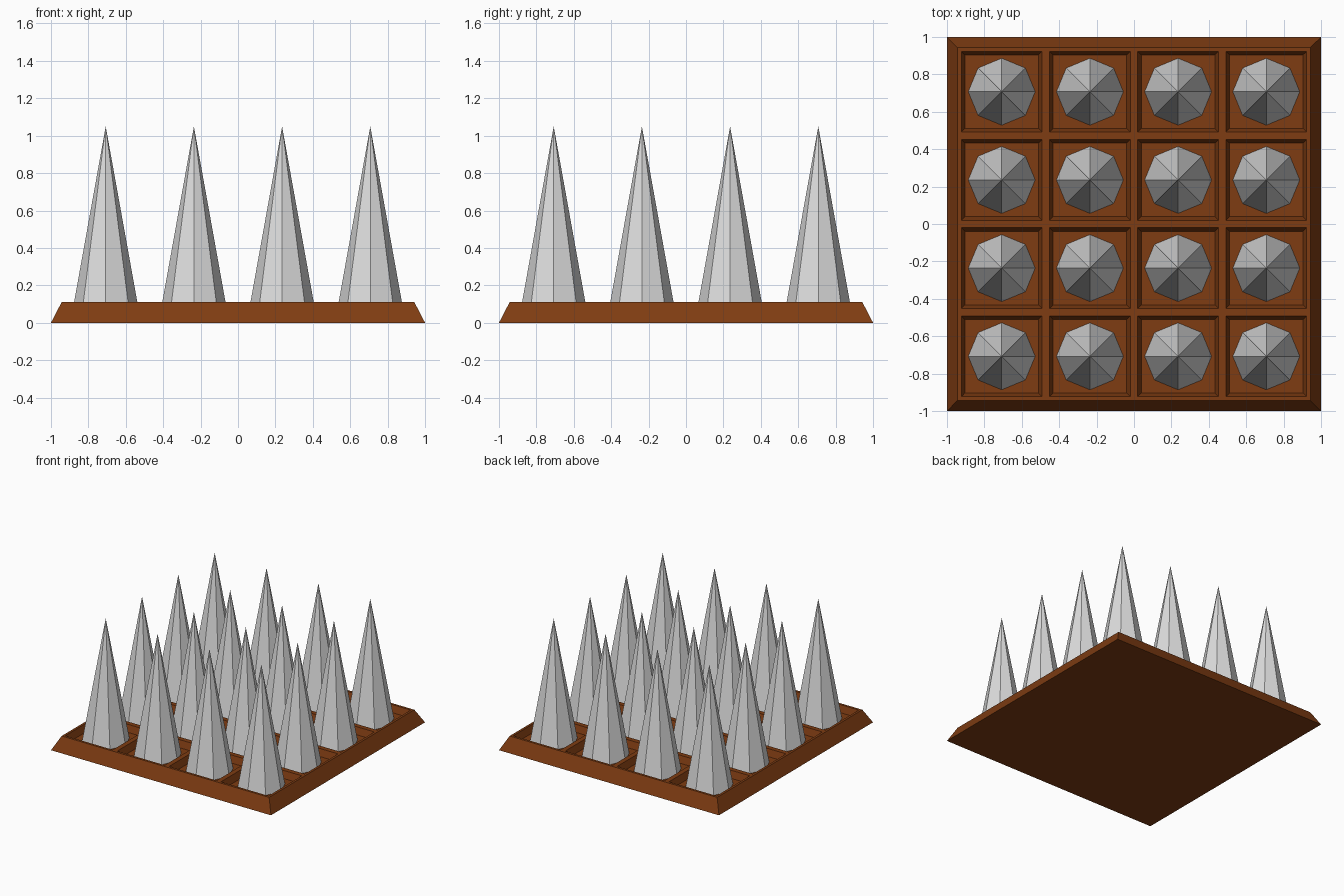
import bpy
import bmesh

if "Cube" in bpy.data.objects:
    bpy.data.objects.remove(bpy.data.objects["Cube"], do_unlink=True)

CELLS = 4
TOP_HALF = 0.943           # half width of the top of the base
TOP_Z = 0.11
FLOOR_Z = 0.055
TIP_Z = 1.05
CELL = 2 * TOP_HALF / CELLS


def material(name, color):
    mat = bpy.data.materials.new(name)
    mat.use_nodes = True
    mat.diffuse_color = color
    mat.node_tree.nodes["Principled BSDF"].inputs["Base Color"].default_value = color
    return mat


def make_object(name, bm, mat):
    mesh = bpy.data.meshes.new(name)
    bm.to_mesh(mesh)
    bm.free()
    mesh.materials.append(mat)
    obj = bpy.data.objects.new(name, mesh)
    bpy.context.collection.objects.link(obj)
    return obj


wood = material("brown wood", (0.21, 0.045, 0.006, 1))
steel = material("light grey metal", (0.72, 0.72, 0.72, 1))

# Base: a grid of cells, flared out to the ground
bm = bmesh.new()
bmesh.ops.create_grid(bm, x_segments=CELLS, y_segments=CELLS, size=TOP_HALF)
bmesh.ops.translate(bm, verts=bm.verts, vec=(0, 0, TOP_Z))
cells = list(bm.faces)
rim = [e for e in bm.edges if e.is_boundary]
skirt = bmesh.ops.extrude_edge_only(bm, edges=rim)["geom"]
for v in (g for g in skirt if isinstance(g, bmesh.types.BMVert)):
    v.co.x /= TOP_HALF
    v.co.y /= TOP_HALF
    v.co.z = 0
bmesh.ops.contextual_create(bm, geom=[e for e in bm.edges if e.is_boundary])

# Pockets with sloping walls sunk into each cell
bmesh.ops.inset_individual(bm, faces=cells, thickness=0.028)
bmesh.ops.inset_individual(bm, faces=cells, thickness=0.028,
                           depth=FLOOR_Z - TOP_Z)
bmesh.ops.recalc_face_normals(bm, faces=bm.faces)
make_object("base", bm, wood)

# Spikes: one eight-sided cone shared by every pocket
bm = bmesh.new()
height = TIP_Z - FLOOR_Z
bmesh.ops.create_cone(bm, cap_ends=True, segments=8, radius1=0.179,
                      radius2=0, depth=height)
bmesh.ops.remove_doubles(bm, verts=bm.verts, dist=0.0001)
first = make_object("spike", bm, steel)
for i in range(CELLS * CELLS):
    spike = first if i == 0 else first.copy()
    if i:
        bpy.context.collection.objects.link(spike)
    spike.name = f"spike_{i + 1}"
    row, col = divmod(i, CELLS)
    spike.location = ((col + 0.5) * CELL - TOP_HALF,
                      (row + 0.5) * CELL - TOP_HALF,
                      FLOOR_Z + height / 2)
